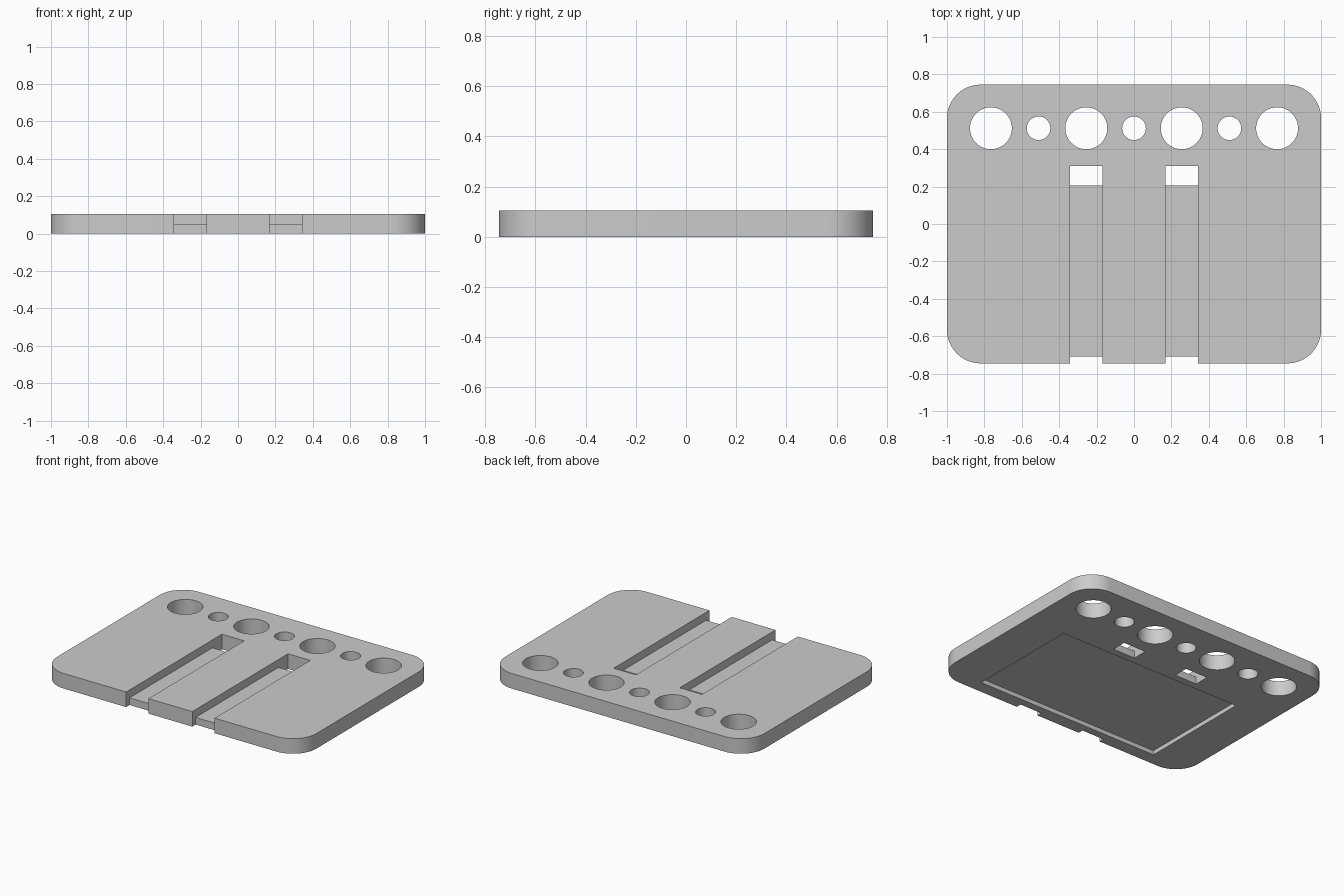
import bpy
import bmesh
import math

cube = bpy.data.objects.get("Cube")
if cube:
    bpy.data.objects.remove(cube, do_unlink=True)

HALF_X, HALF_Y, THICK = 1.0, 0.745, 0.105
CORNER = 0.18
SLOT_X, SLOT_W, SLOT_FLOOR = 0.255, 0.172, 0.05
HOLE_Y = 0.512

grey = bpy.data.materials.new("plain_grey")
grey.use_nodes = True
COLOUR = (0.6, 0.6, 0.6, 1)
grey.diffuse_color = COLOUR
grey.node_tree.nodes["Principled BSDF"].inputs["Base Color"].default_value = COLOUR


def prism(name, outline, z0, z1):
    """Extrude a closed outline between two heights."""
    bm = bmesh.new()
    face = bm.faces.new([bm.verts.new((x, y, z0)) for x, y in outline])
    top = bmesh.ops.extrude_face_region(bm, geom=[face])["geom"]
    verts = [v for v in top if isinstance(v, bmesh.types.BMVert)]
    bmesh.ops.translate(bm, verts=verts, vec=(0, 0, z1 - z0))
    bmesh.ops.recalc_face_normals(bm, faces=bm.faces)
    mesh = bpy.data.meshes.new(name)
    bm.to_mesh(mesh)
    bm.free()
    mesh.materials.append(grey)
    obj = bpy.data.objects.new(name, mesh)
    bpy.context.collection.objects.link(obj)
    return obj


def arc(cx, cy, r, start, sweep, steps):
    return [(cx + r * math.cos(start + sweep * i / steps),
             cy + r * math.sin(start + sweep * i / steps)) for i in range(steps + 1)]


def rect(x0, x1, y0, y1):
    return [(x0, y0), (x1, y0), (x1, y1), (x0, y1)]


def cut(target, outline, z0, z1):
    """Subtract a prism from the target and discard the cutter."""
    cutter = prism("cutter", outline, z0, z1)
    cutter.hide_render = True
    mod = target.modifiers.new("cut", "BOOLEAN")
    mod.operation = "DIFFERENCE"
    mod.solver = "EXACT"
    mod.object = cutter
    bpy.context.view_layer.objects.active = target
    bpy.ops.object.modifier_apply(modifier=mod.name)
    bpy.data.objects.remove(cutter, do_unlink=True)


# Rounded plate
outline = []
for k, (sx, sy) in enumerate([(1, 1), (-1, 1), (-1, -1), (1, -1)]):
    outline += arc(sx * (HALF_X - CORNER), sy * (HALF_Y - CORNER), CORNER,
                   k * math.pi / 2, math.pi / 2, 16)
plate = prism("plate", outline, 0, THICK)

# Row of alternating large and small round holes
for i in range(-3, 4):
    radius = 0.112 if i % 2 else 0.063
    cut(plate, arc(i * SLOT_X, HOLE_Y, radius, 0, math.tau, 64)[:-1], -0.1, 0.2)

# Strap channels with a through opening at the back and a notch at the front
for side in (-1, 1):
    x0, x1 = side * SLOT_X - SLOT_W / 2, side * SLOT_X + SLOT_W / 2
    cut(plate, rect(x0, x1, -0.9, 0.31), SLOT_FLOOR, 0.2)
    cut(plate, rect(x0, x1, 0.205, 0.31), -0.1, 0.2)
    cut(plate, rect(x0, x1, -0.9, -0.708), -0.1, 0.2)

# Shallow rectangular recess underneath
cut(plate, rect(-0.71, 0.71, -0.655, 0.155), -0.1, 0.03)

# Smooth curved walls, keep crisp edges
bpy.ops.object.select_all(action="DESELECT")
plate.select_set(True)
bpy.context.view_layer.objects.active = plate
bpy.ops.object.shade_smooth_by_angle(angle=math.radians(30))
